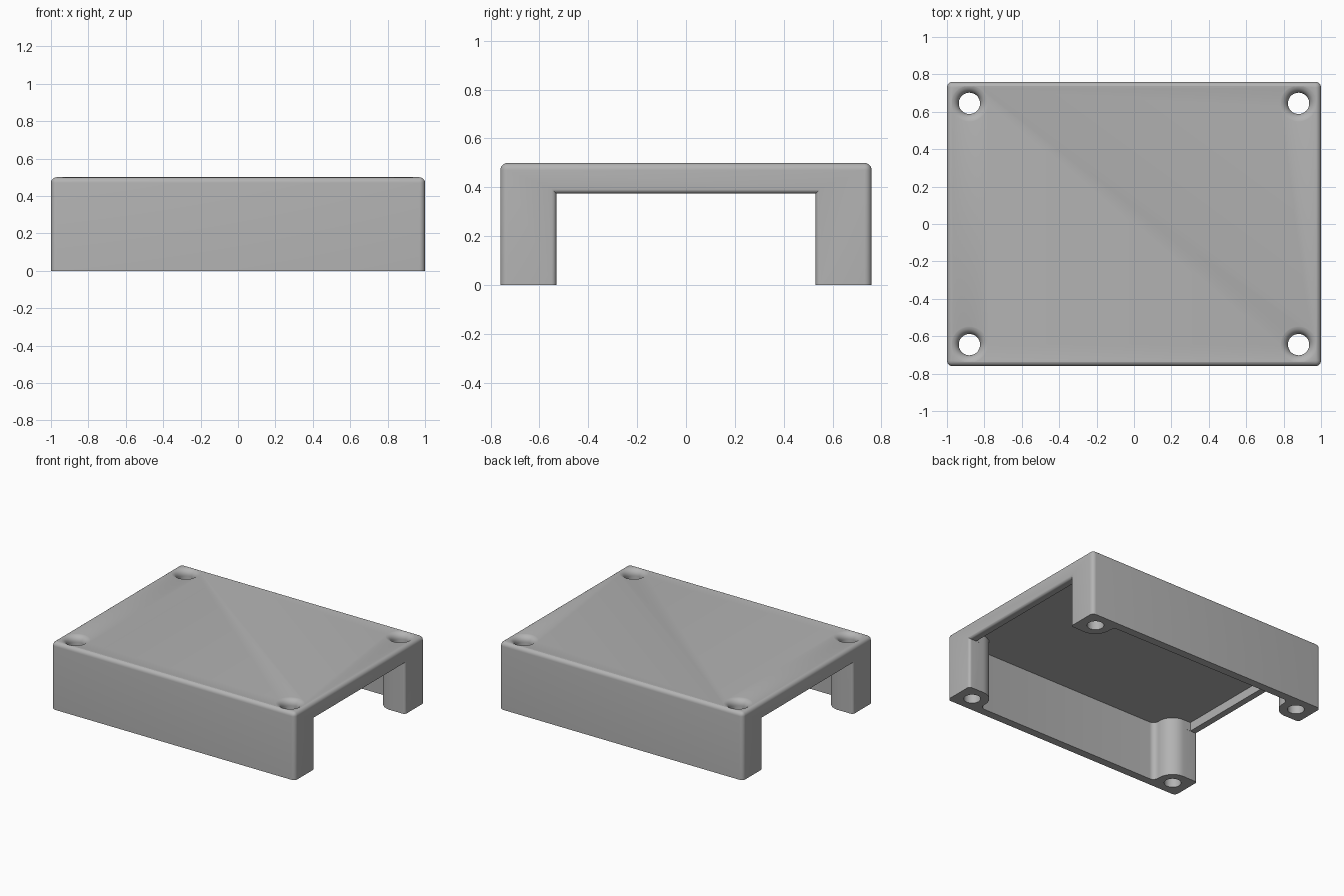
import bpy
import bmesh
from math import sin, cos, pi

if "Cube" in bpy.data.objects:
    bpy.data.objects.remove(bpy.data.objects["Cube"], do_unlink=True)

HX, HY, H = 1.0, 0.76, 0.5          # outer half sizes and height
WALL, ROUND = 0.06, 0.03            # shell thickness and outer rounding
PX, PY, POST = 0.88, 0.645, 0.115   # screw post centre and radius
HOLE, FLARE = 0.057, 0.045          # screw hole and its flared mouth
LIP, EDGE = 0.375, 0.02             # top of end opening, its rounding

grey = bpy.data.materials.new("plain grey")
grey.use_nodes = True
colour = (0.45, 0.45, 0.45, 1)
grey.diffuse_color = colour
grey.node_tree.nodes["Principled BSDF"].inputs["Base Color"].default_value = colour


def finish(name, bm):
    bmesh.ops.recalc_face_normals(bm, faces=bm.faces)
    mesh = bpy.data.meshes.new(name)
    bm.to_mesh(mesh)
    bm.free()
    obj = bpy.data.objects.new(name, mesh)
    bpy.context.collection.objects.link(obj)
    mesh.materials.append(grey)
    return obj


def loft(name, rings):
    """Skin a stack of equal-length rings and cap both ends."""
    bm = bmesh.new()
    loops = [[bm.verts.new(p) for p in ring] for ring in rings]
    for a, b in zip(loops, loops[1:]):
        for i in range(len(a)):
            j = (i + 1) % len(a)
            bm.faces.new((a[i], a[j], b[j], b[i]))
    bm.faces.new(loops[0])
    bm.faces.new(loops[-1])
    return finish(name, bm)


def arc(cx, cy, r, start, end, steps=12):
    angles = [start + (end - start) * i / steps for i in range(steps + 1)]
    return [(cx + r * cos(a), cy + r * sin(a)) for a in angles]


def cut(body, cutter):
    mod = body.modifiers.new(cutter.name, 'BOOLEAN')
    mod.operation, mod.solver, mod.object = 'DIFFERENCE', 'EXACT', cutter
    bpy.context.view_layer.objects.active = body
    bpy.ops.object.modifier_apply(modifier=mod.name)
    bpy.data.objects.remove(cutter, do_unlink=True)


# Outer block, rounded everywhere except around its base
bm = bmesh.new()
bmesh.ops.create_cube(bm, size=1)
for v in bm.verts:
    v.co = (v.co.x * 2 * HX, v.co.y * 2 * HY, (v.co.z + 0.5) * H)
edges = [e for e in bm.edges if max(v.co.z for v in e.verts) > 0]
bmesh.ops.bevel(bm, geom=edges, offset=ROUND, segments=6, profile=0.5, affect='EDGES')
cover = finish("enclosure_cover", bm)

# Inner cavity, leaving a rounded post in each corner
fillet = 0.04
quarter = [(HX - WALL, PY - POST)]
quarter += arc(PX, PY, POST, -pi / 2, -pi, 16)
quarter += arc(PX - POST - fillet, HY - WALL - fillet, fillet, 0, pi / 2, 8)
outline = quarter + [(-x, y) for x, y in reversed(quarter)]
outline += [(-x, -y) for x, y in quarter] + [(x, -y) for x, y in reversed(quarter)]
cut(cover, loft("cavity", [[(x, y, z) for x, y in outline] for z in (-0.1, H - WALL)]))

# End openings, flaring outward with a rounded edge
for side in (-1, 1):
    stations = [(HX - 0.1, 0)]
    stations += [(HX - EDGE + EDGE * sin(t), EDGE * (1 - cos(t)))
                 for t in [pi / 2 * i / 6 for i in range(7)]]
    stations.append((HX + 0.1, EDGE))
    rings = []
    for x, grow in stations:
        y, z = PY - POST + 0.001 + grow, LIP + grow
        rings.append([(side * x, -y, -0.2), (side * x, y, -0.2),
                      (side * x, y, z), (side * x, -y, z)])
    cut(cover, loft("end_opening", rings))

# Screw holes with flared mouths
for sx in (-1, 1):
    for sy in (-1, 1):
        profile = [(HOLE, -0.1)]
        profile += [(HOLE + FLARE * (1 - cos(t)), H - FLARE + FLARE * sin(t))
                    for t in [pi / 2 * i / 8 for i in range(8)]]
        profile += [(HOLE + FLARE, H + 0.001), (HOLE + FLARE, H + 0.1)]
        rings = [[(x, y, z) for x, y in arc(sx * PX, sy * PY, r, 0, 2 * pi, 48)[:-1]]
                 for r, z in profile]
        cut(cover, loft("screw_hole", rings))

bpy.ops.object.select_all(action='DESELECT')
cover.select_set(True)
bpy.context.view_layer.objects.active = cover
bpy.ops.object.shade_smooth_by_angle(angle=pi / 6)
